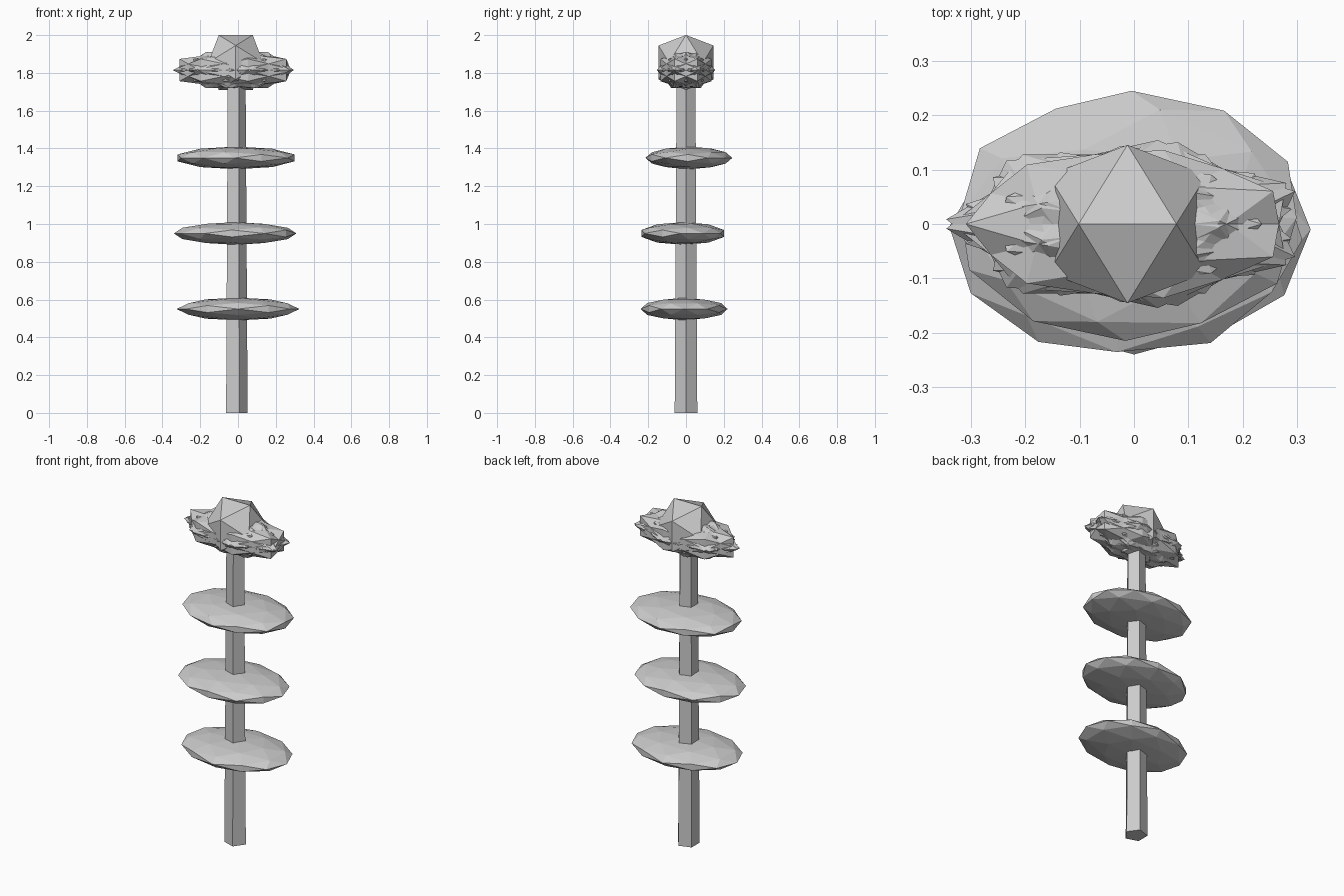
import bpy, bmesh, math
from mathutils import Matrix, Vector

if "Cube" in bpy.data.objects:
    bpy.data.objects.remove(bpy.data.objects["Cube"])

PHI = (1 + 5 ** 0.5) / 2
CX = -0.012  # stem axis


def ico(bm, matrix, detail=0):
    """Edge-up icosahedron of radius 1, optionally subdivided once, then transformed."""
    part = bmesh.new()
    for a in (-1, 1):
        for b in (-PHI, PHI):
            for co in ((a, 0, b), (0, b, a), (b, a, 0)):
                part.verts.new(Vector(co).normalized())
    bmesh.ops.convex_hull(part, input=part.verts[:])
    if detail:
        bmesh.ops.subdivide_edges(part, edges=part.edges[:], cuts=1, use_grid_fill=True)
        for v in part.verts:
            v.co.normalize()
    bmesh.ops.transform(part, matrix=matrix, verts=part.verts[:])
    bmesh.ops.recalc_face_normals(part, faces=part.faces[:])
    mesh = bpy.data.meshes.new("part")
    part.to_mesh(mesh)
    part.free()
    bm.from_mesh(mesh)
    bpy.data.meshes.remove(mesh)


def make(name, bm):
    mesh = bpy.data.meshes.new(name)
    bm.to_mesh(mesh)
    bm.free()
    bpy.context.collection.objects.link(bpy.data.objects.new(name, mesh))


def place(x, y, z, sx, sy, sz, spin=0.0):
    return (Matrix.Translation((x, y, z)) @ Matrix.Diagonal((sx, sy, sz, 1))
            @ Matrix.Rotation(spin, 4, 'Z'))


# Tapered five-sided stem
bm = bmesh.new()
bmesh.ops.create_cone(bm, cap_ends=True, segments=5, radius1=0.063, radius2=0.052,
                      depth=1.8, matrix=Matrix.Translation((CX, 0, 0.9))
                      @ Matrix.Rotation(-math.pi / 2, 4, 'Z'))
# Turn the pentagon so one corner faces +x
far = max(bm.verts, key=lambda v: (v.co.xy - Vector((CX, 0))).length)
turn = -math.atan2(far.co.y, far.co.x - CX)
bmesh.ops.rotate(bm, cent=(CX, 0, 0), matrix=Matrix.Rotation(turn, 3, 'Z'), verts=bm.verts[:])
make("stem", bm)

# Three flattened leaf discs
for i, (x, y, z, spin) in enumerate([(0.0, -0.01, 0.55, 0.0),
                                     (-0.015, -0.017, 0.95, 0.5),
                                     (-0.01, 0.015, 1.35, 1.0)]):
    bm = bmesh.new()
    ico(bm, place(x, y, z, 0.325, 0.23, 0.06, spin), 1)
    make(f"leaf_{i + 1}", bm)

# Spiky petal cluster: overlapping squashed icosahedra fanned around the stem
bm = bmesh.new()
COUNT = 7
for i in range(COUNT):
    a = math.pi + math.tau * i / COUNT
    ico(bm, place(CX + 0.025 * math.cos(a), 0.012 * math.sin(a), 1.815,
                  0.32, 0.15, 0.112, a + math.pi / 2))
make("petals", bm)

# Flower centre
bm = bmesh.new()
ico(bm, place(CX, 0, 1.855, 0.171, 0.171, 0.171))
make("flower_centre", bm)
